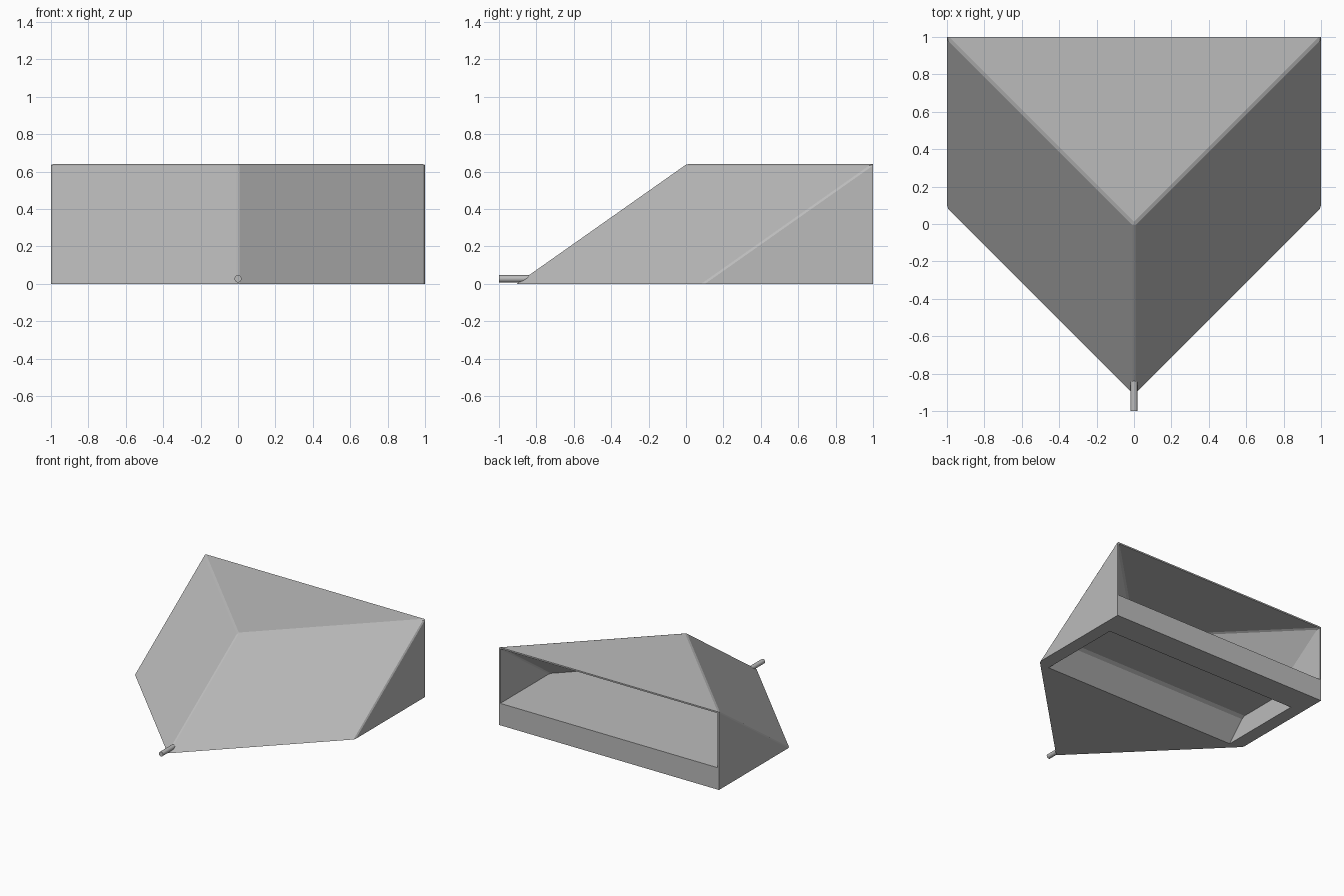
import bpy, bmesh, math
from mathutils import Vector

cube = bpy.data.objects.get("Cube")
if cube:
    bpy.data.objects.remove(cube, do_unlink=True)

RUN = 1.42    # horizontal run of the sloped faces per unit of height
WALL = 0.012  # shell thickness


def material(name, value):
    mat = bpy.data.materials.new(name)
    mat.use_nodes = True
    color = (value, value, value, 1)
    mat.diffuse_color = color
    mat.node_tree.nodes["Principled BSDF"].inputs["Base Color"].default_value = color
    return mat


grey = material("plain grey", 0.5)


def make_object(name, bm):
    bmesh.ops.recalc_face_normals(bm, faces=bm.faces[:])
    mesh = bpy.data.meshes.new(name)
    bm.to_mesh(mesh)
    bm.free()
    mesh.materials.append(grey)
    obj = bpy.data.objects.new(name, mesh)
    bpy.context.collection.objects.link(obj)
    return obj


def slice_off(bm, point, normal):
    """Remove everything in front of a plane and cap the cut."""
    geom = bm.verts[:] + bm.edges[:] + bm.faces[:]
    bmesh.ops.bisect_plane(bm, geom=geom, dist=1e-5, plane_co=point,
                           plane_no=normal, clear_outer=True)
    rim = [e for e in bm.edges if e.is_boundary]
    if rim:
        bmesh.ops.holes_fill(bm, edges=rim, sides=0)


def wedge(name, half, nose, bottom, top, back, soften=0.004):
    """Block with two slopes meeting at a front ridge, edges eased."""
    bm = bmesh.new()
    bmesh.ops.create_cube(bm, size=1)
    for v in bm.verts:
        v.co = (v.co.x * 2 * half,
                back if v.co.y > 0 else -1.5,
                top if v.co.z > 0 else bottom)
    slopes = {s: Vector((s, -1, RUN)).normalized() for s in (-1, 1)}
    for n in slopes.values():
        slice_off(bm, Vector((0, nose, 0)), n)

    def ease(point, a, b):
        n = (a + b).normalized()
        slice_off(bm, Vector(point) - n * soften, n)

    ease((0, nose, 0), slopes[-1], slopes[1])
    for s, n in slopes.items():
        ease((0, nose + RUN * top, top), n, Vector((0, 0, 1)))
        ease((s * half, nose + half, 0), n, Vector((s, 0, 0)))
    return make_object(name, bm)


def carve(target, cutter):
    cutter.hide_render = True
    mod = target.modifiers.new("carve", 'BOOLEAN')
    mod.operation = 'DIFFERENCE'
    mod.solver = 'EXACT'
    mod.object = cutter
    bpy.ops.object.select_all(action='DESELECT')
    bpy.context.view_layer.objects.active = target
    target.select_set(True)
    bpy.ops.object.modifier_apply(modifier=mod.name)
    bpy.data.objects.remove(cutter, do_unlink=True)


# Hollow body, open at the back above a sill
hull = wedge("hull", 1.0, -0.912, 0.0, 0.64, 1.0)
carve(hull, wedge("cavity", 1 - WALL, -0.912 + 2 * WALL, 0.18, 0.64 - WALL, 1.3))

# Underside recess with a sloped front wall
bm = bmesh.new()
profile = [(-0.04, -0.1), (0.06, 0), (0.205, 0.15), (0.235, 0.165),
           (0.777, 0.165), (0.777, -0.1)]
face = bm.faces.new([bm.verts.new((-0.89, y, z)) for y, z in profile])
side = bmesh.ops.extrude_face_region(bm, geom=[face])["geom"]
bmesh.ops.translate(bm, vec=(1.78, 0, 0),
                    verts=[g for g in side if isinstance(g, bmesh.types.BMVert)])
carve(hull, make_object("recess", bm))

# Round peg at the nose
bpy.ops.mesh.primitive_cylinder_add(vertices=32, radius=0.019, depth=0.17,
                                    location=(0, -0.915, 0.027),
                                    rotation=(math.pi / 2, 0, 0))
peg = bpy.context.object
peg.name = "nose_peg"
peg.data.materials.append(grey)
bpy.ops.object.shade_smooth_by_angle()
